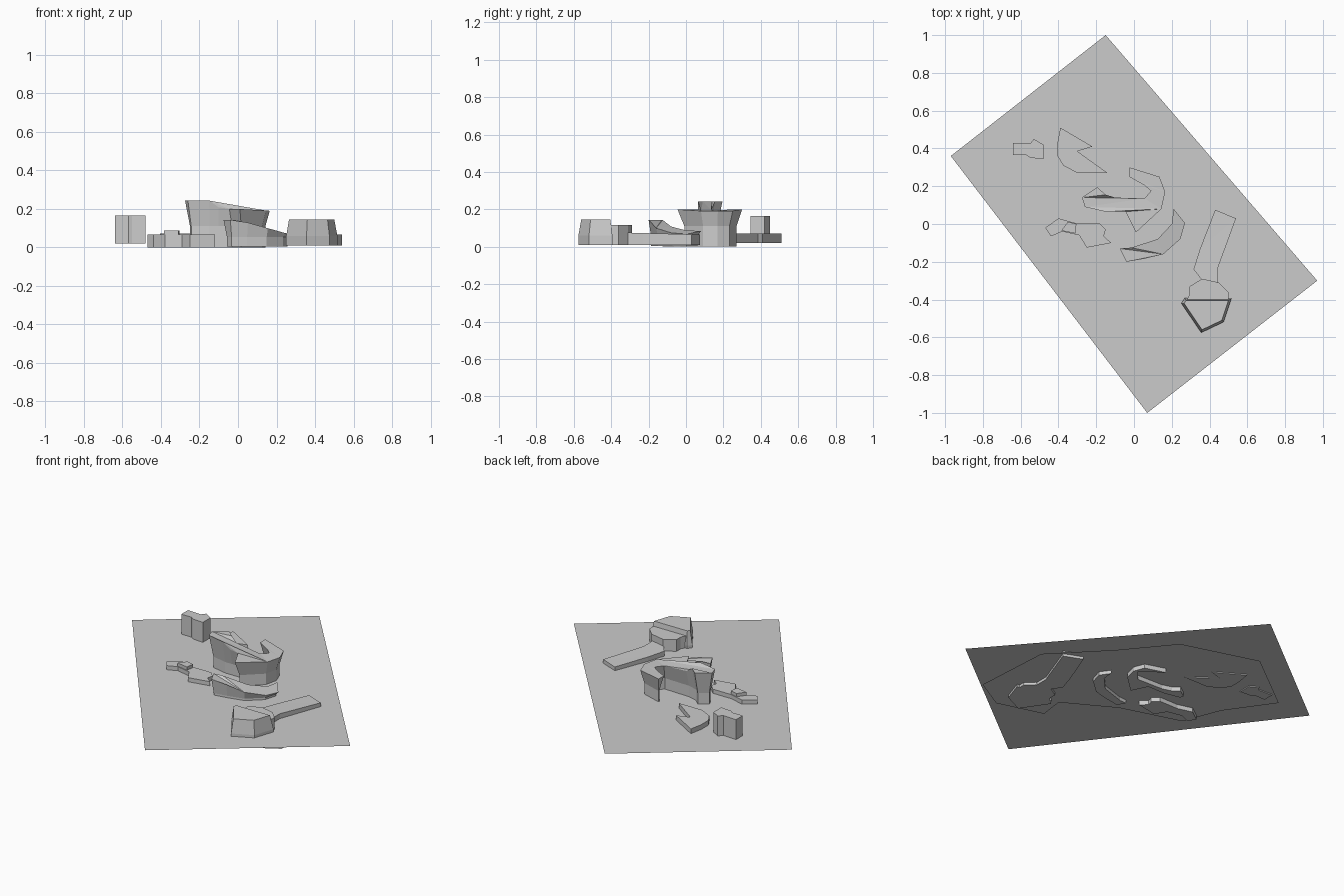
import bpy, bmesh
from mathutils import Vector
from mathutils.geometry import tessellate_polygon

if "Cube" in bpy.data.objects:
    bpy.data.objects.remove(bpy.data.objects["Cube"])


def offset(points, d):
    """Push an anticlockwise outline outward by d (negative = inward)."""
    out = []
    n = len(points)
    for i, p in enumerate(points):
        a = (p - points[i - 1]).normalized()
        b = (points[(i + 1) % n] - p).normalized()
        na, nb = Vector((a.y, -a.x)), Vector((b.y, -b.x))
        m = na + nb
        m = m.normalized() if m.length > 0.01 else na
        out.append(p + m * d / max(m.dot(na), 0.6))
    return out


def block(name, outline, z0, top, zmid=None, grow=0.0):
    """Faceted building: straight base to zmid, then leaning walls to the roof outline.
    top is a height or a function of x, y; grow offsets the base outline."""
    pts = [Vector(p) for p in outline]
    area = sum(pts[i - 1].x * p.y - p.x * pts[i - 1].y for i, p in enumerate(pts))
    if area < 0:
        pts.reverse()
    roof = top if callable(top) else (lambda x, y: top)
    base = offset(pts, grow)
    rings = [[(p.x, p.y, z0) for p in base]]
    if zmid is not None:
        rings.append([(p.x, p.y, zmid) for p in base])
    rings.append([(p.x, p.y, roof(p.x, p.y)) for p in pts])
    bm = bmesh.new()
    vs = [[bm.verts.new(c) for c in ring] for ring in rings]
    n = len(pts)
    for lo, hi in zip(vs, vs[1:]):
        for i in range(n):
            j = (i + 1) % n
            bm.faces.new((lo[i], lo[j], hi[j], hi[i]))
    for ring, flat in ((vs[0], base), (vs[-1], pts)):
        for tri in tessellate_polygon([[p.to_3d() for p in flat]]):
            bm.faces.new([ring[k] for k in tri])
    bmesh.ops.recalc_face_normals(bm, faces=bm.faces)
    finish(name, bm)


def sheet(name, outline, z):
    bm = bmesh.new()
    bm.faces.new([bm.verts.new((x, y, z)) for x, y in outline])
    bmesh.ops.recalc_face_normals(bm, faces=bm.faces)
    finish(name, bm)


def finish(name, bm):
    me = bpy.data.meshes.new(name)
    bm.to_mesh(me)
    bm.free()
    bpy.context.collection.objects.link(bpy.data.objects.new(name, me))


# ground plane and the irregular site sheet just beneath it
sheet("ground", [(-.97, .36), (.07, -1), (.97, -.30), (-.15, 1)], 0.043)
sheet("site", [(.66, -.52), (.63, -.05), (.34, .25), (.11, .53), (-.35, .67), (-.73, .38),
               (-.54, .11), (-.45, -.12), (-.09, -.23), (.21, -.40), (.19, -.55), (.47, -.63)], 0.026)

# tall annex with a notched plan
block("annex", [(-.64, .43), (-.55, .425), (-.53, .45), (-.48, .42), (-.48, .345),
                (-.55, .35), (-.57, .365), (-.64, .365)], 0.02, 0.165)

# low arrow-shaped pavilion
block("arrow_pavilion", [(-.39, .51), (-.22, .41), (-.30, .385), (-.14, .27), (-.30, .27),
                         (-.375, .31), (-.405, .36), (-.405, .43)], 0.02, 0.072)

# low jagged wing and its raised roof block
block("low_wing", [(-.47, -.02), (-.40, .03), (-.31, .005), (-.185, .005), (-.15, -.03),
                   (-.16, -.065), (-.12, -.10), (-.25, -.125), (-.29, -.06), (-.38, -.04),
                   (-.44, -.065)], 0.0, 0.068)
block("low_wing_roof", [(-.385, -.035), (-.31, -.05), (-.305, 0), (-.35, .012)], 0.03, 0.088)


# hooked main hall rising to a tower at its left end
def hall_roof(x, y):
    if x < -.145:
        return 0.243
    return 0.208 if x < -.09 else 0.20 - 0.06 * max(x, 0)


block("main_hall", [(-.025, .30), (.135, .25), (.165, .17), (.145, .08), (.01, -.045),
                    (-.045, .065), (-.10, .065), (-.15, .065), (-.26, .09), (-.275, .14),
                    (-.195, .195), (-.15, .155), (-.10, .14), (.055, .135), (.09, .175),
                    (.055, .205), (-.025, .25)], 0.0, hall_roof, 0.11, -0.022)


# curved wing with a roof sloping down to the right
block("curved_wing", [(-.075, -.13), (-.04, -.20), (.05, -.185), (.155, -.16), (.245, -.08),
                      (.27, .005), (.21, .08), (.20, 0), (.125, -.08), (-.015, -.125)],
      0.005, lambda x, y: 0.143 - 0.28 * max(x, 0), 0.055, -0.012)

# long low gallery
block("gallery", [(.43, .075), (.54, .03), (.445, -.23), (.445, -.33), (.37, -.31),
                  (.315, -.24), (.35, -.13)], 0.01, lambda x, y: 0.066 - 0.03 * min(y, 0))

# stepped polygonal block: high front, lower rear
block("front_block", [(.265, -.42), (.36, -.56), (.465, -.51), (.50, -.405), (.275, -.405)],
      0.01, 0.145, 0.06, 0.012)
block("rear_block", [(.275, -.41), (.50, -.41), (.50, -.36), (.45, -.31), (.36, -.29),
                     (.295, -.33), (.295, -.37)], 0.01, 0.115)
